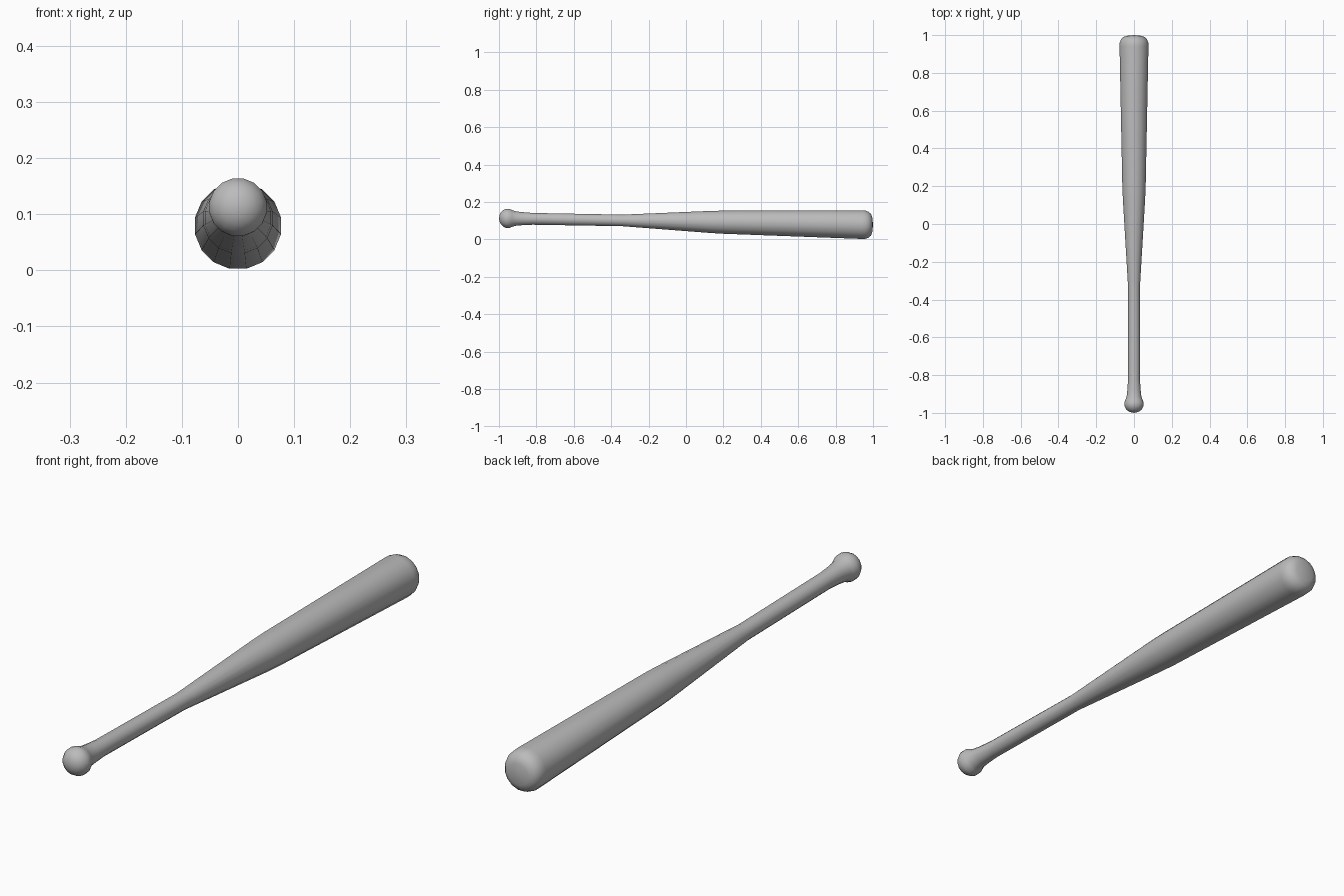
import bpy, bmesh, math

if "Cube" in bpy.data.objects:
    bpy.data.objects.remove(bpy.data.objects["Cube"])

SIDES = 16
# (distance along bat, radius) from knob end to barrel end
PROFILE = [(-0.997, 0.016), (-0.992, 0.030), (-0.980, 0.043), (-0.963, 0.052),
           (-0.945, 0.052), (-0.930, 0.046), (-0.915, 0.040), (-0.880, 0.036),
           (-0.820, 0.032), (-0.340, 0.0315), (-0.300, 0.034), (0.130, 0.060), (0.200, 0.063),
           (0.940, 0.078), (0.960, 0.077), (0.977, 0.070), (0.990, 0.058),
           (0.996, 0.040)]

wood = bpy.data.materials.new("plain_grey")
wood.diffuse_color = (0.5, 0.5, 0.5, 1)
wood.use_nodes = True
wood.node_tree.nodes["Principled BSDF"].inputs["Base Color"].default_value = wood.diffuse_color

# Lathe the bat around its long axis, which dips slightly towards the barrel
bm = bmesh.new()


def axis_z(y):
    return 0.0957 - 0.0175 * y


rings = []
for y, r in PROFILE:
    ring = []
    for i in range(SIDES):
        a = 2 * math.pi * (i + 0.5) / SIDES
        ring.append(bm.verts.new((r * math.cos(a), y, axis_z(y) + r * math.sin(a))))
    rings.append(ring)
for a, b in zip(rings, rings[1:]):
    for i in range(SIDES):
        j = (i + 1) % SIDES
        bm.faces.new((a[i], a[j], b[j], b[i]))

# Rounded end caps
for ring, y in ((rings[0], -1.0), (rings[-1], 1.0)):
    tip = bm.verts.new((0, y, axis_z(y)))
    for i in range(SIDES):
        bm.faces.new((ring[i], ring[(i + 1) % SIDES], tip))
bmesh.ops.recalc_face_normals(bm, faces=bm.faces)
for f in bm.faces:
    f.smooth = True

mesh = bpy.data.meshes.new("bat")
bm.to_mesh(mesh)
bm.free()
mesh.materials.append(wood)
bat = bpy.data.objects.new("bat", mesh)
bpy.context.collection.objects.link(bat)
